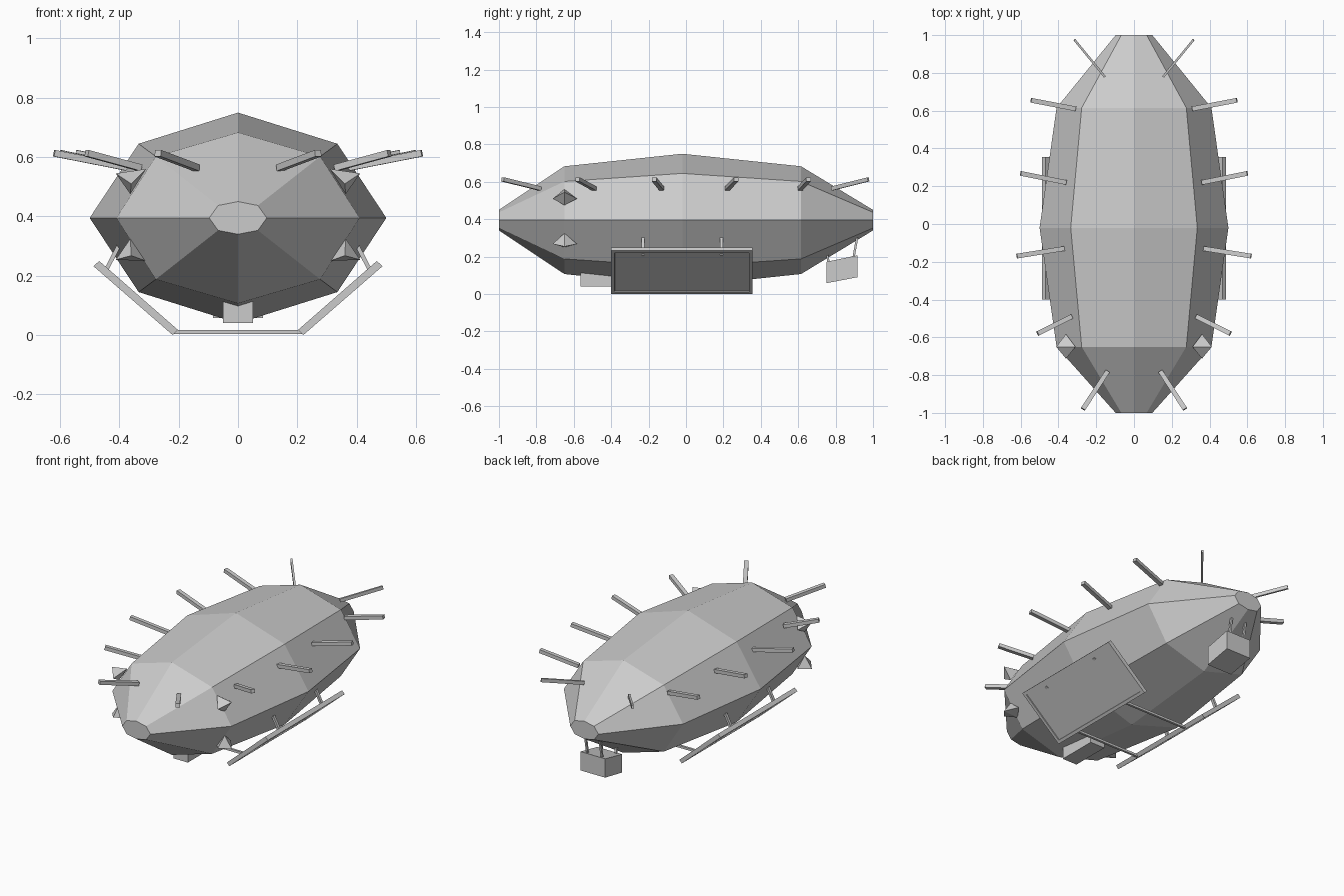
import bpy, bmesh
from mathutils import Vector

if "Cube" in bpy.data.objects:
    bpy.data.objects.remove(bpy.data.objects["Cube"])


def finish(bm, name):
    bmesh.ops.recalc_face_normals(bm, faces=bm.faces[:])
    me = bpy.data.meshes.new(name)
    bm.to_mesh(me)
    bm.free()
    ob = bpy.data.objects.new(name, me)
    bpy.context.collection.objects.link(ob)
    return ob


def bar(name, a, b, w, h):
    """Rectangular bar from a to b, w wide (level) and h tall."""
    a, b = Vector(a), Vector(b)
    d = (b - a).normalized()
    side = d.cross(Vector((0, 0, 1)) if abs(d.z) < 0.8 else Vector((0, 1, 0))).normalized()
    up = side.cross(d)
    bm = bmesh.new()
    rings = [[bm.verts.new(p + side * (sx * w / 2) + up * (sz * h / 2))
              for sx, sz in ((-1, -1), (1, -1), (1, 1), (-1, 1))] for p in (a, b)]
    bm.faces.new(rings[0])
    bm.faces.new(rings[1])
    for i in range(4):
        j = (i + 1) % 4
        bm.faces.new((rings[0][i], rings[0][j], rings[1][j], rings[1][i]))
    return finish(bm, name)


def prism(name, profile, lo, hi, axis):
    """Extrude a 2D profile along x (profile is y,z) or y (profile is x,z)."""
    def co(p, t):
        return (t, p[0], p[1]) if axis == 'x' else (p[0], t, p[1])
    bm = bmesh.new()
    f = bm.faces.new([bm.verts.new(co(p, lo)) for p in profile])
    r = bmesh.ops.extrude_face_region(bm, geom=[f])
    move = Vector(co((0, 0), hi - lo))
    bmesh.ops.translate(bm, vec=move, verts=[v for v in r['geom'] if isinstance(v, bmesh.types.BMVert)])
    if f.is_valid is False or len(bm.faces) < len(profile) + 2:
        bm.faces.new([v for v in bm.verts][:len(profile)])
    return bm


# Eight-sided hull: y, half width, corner x, corner height, top height
CZ = 0.395
bm = bmesh.new()
rings = []
for y, w, cx, ch, th in ((-1, .097, .067, .042, .055), (-.65, .41, .277, .207, .288),
                         (-.02, .5, .335, .25, .355), (.615, .41, .277, .207, .288),
                         (1, .097, .067, .042, .055)):
    pts = ((w, 0), (cx, ch), (0, th), (-cx, ch), (-w, 0), (-cx, -ch), (0, -th), (cx, -ch))
    rings.append([bm.verts.new((x, y, CZ + z)) for x, z in pts])
for r0, r1 in zip(rings, rings[1:]):
    for i in range(8):
        j = (i + 1) % 8
        bm.faces.new((r0[i], r0[j], r1[j], r1[i]))
bm.faces.new(rings[0])
bm.faces.new(rings[-1])
finish(bm, "hull")

# Oars: inner x, y -> outer x, y, and width
OARS = ((.14, -.78, .27, -.98, .025), (.33, -.49, .51, -.58, .025),
        (.37, -.13, .62, -.17, .025), (.36, .22, .60, .268, .025),
        (.31, .61, .545, .655, .025), (.155, .78, .315, .975, .012))

for s, tag in ((1, "right"), (-1, "left")):
    for i, (x0, y0, x1, y1, w) in enumerate(OARS):
        bar(f"oar_{tag}_{i + 1}", (s * x0, y0, .564), (s * x1, y1, .613), w, .022)

    # Pointed studs on the front shoulders
    for nm, mid, outer, inner, tip in (("upper", .51, .545, .56, .475), ("lower", .268, .254, .25, .325)):
        bm = bmesh.new()
        for p in ((.36, -.583, mid), (.36, -.713, mid), (.412, -.65, outer), (.31, -.65, inner), (.363, -.65, tip)):
            bm.verts.new((s * p[0], p[1], p[2]))
        bmesh.ops.convex_hull(bm, input=bm.verts[:])
        finish(bm, f"stud_{nm}_{tag}")

    # Slanted side panel with a recessed outer face
    prof = [(s * x, z) for x, z in ((.22, 0), (.487, .232), (.468, .25), (.203, .018))]
    bm = prism("panel", prof, -.40, .355, 'y')
    bmesh.ops.recalc_face_normals(bm, faces=bm.faces[:])
    face = max(bm.faces, key=lambda f: f.normal.x * s - f.normal.z + f.calc_area())
    bmesh.ops.inset_region(bm, faces=[face], thickness=.026, depth=0)
    bmesh.ops.inset_region(bm, faces=[face], thickness=.001, depth=-.006)
    finish(bm, f"side_panel_{tag}")

    # Struts from hull to panel
    for k, y in enumerate((-.23, .19)):
        bar(f"panel_strut_{tag}_{k + 1}", (s * .452, y, .205), (s * .395, y, .315), .014, .018)

    # Struts holding the rear gondola
    for k, (y0, z0, y1, z1) in enumerate(((.765, .16, .742, .27), (.895, .19, .92, .33))):
        bar(f"gondola_strut_{tag}_{k + 1}", (s * .05, y0, z0), (s * .05, y1, z1), .012, .012)

# Cross rods joining the two panels under the hull
for k, y in enumerate((-.23, .19)):
    bar(f"cross_rod_{k + 1}", (-.215, y, .010), (.215, y, .010), .014, .014)

# Rear gondola and front keel box
finish(prism("g", ((.75, .058), (.917, .09), (.917, .207), (.75, .172)), -.085, .085, 'x'), "gondola")
finish(prism("k", ((-.565, .04), (-.32, .04), (-.32, .13), (-.565, .13)), -.05, .05, 'x'), "keel_box")
